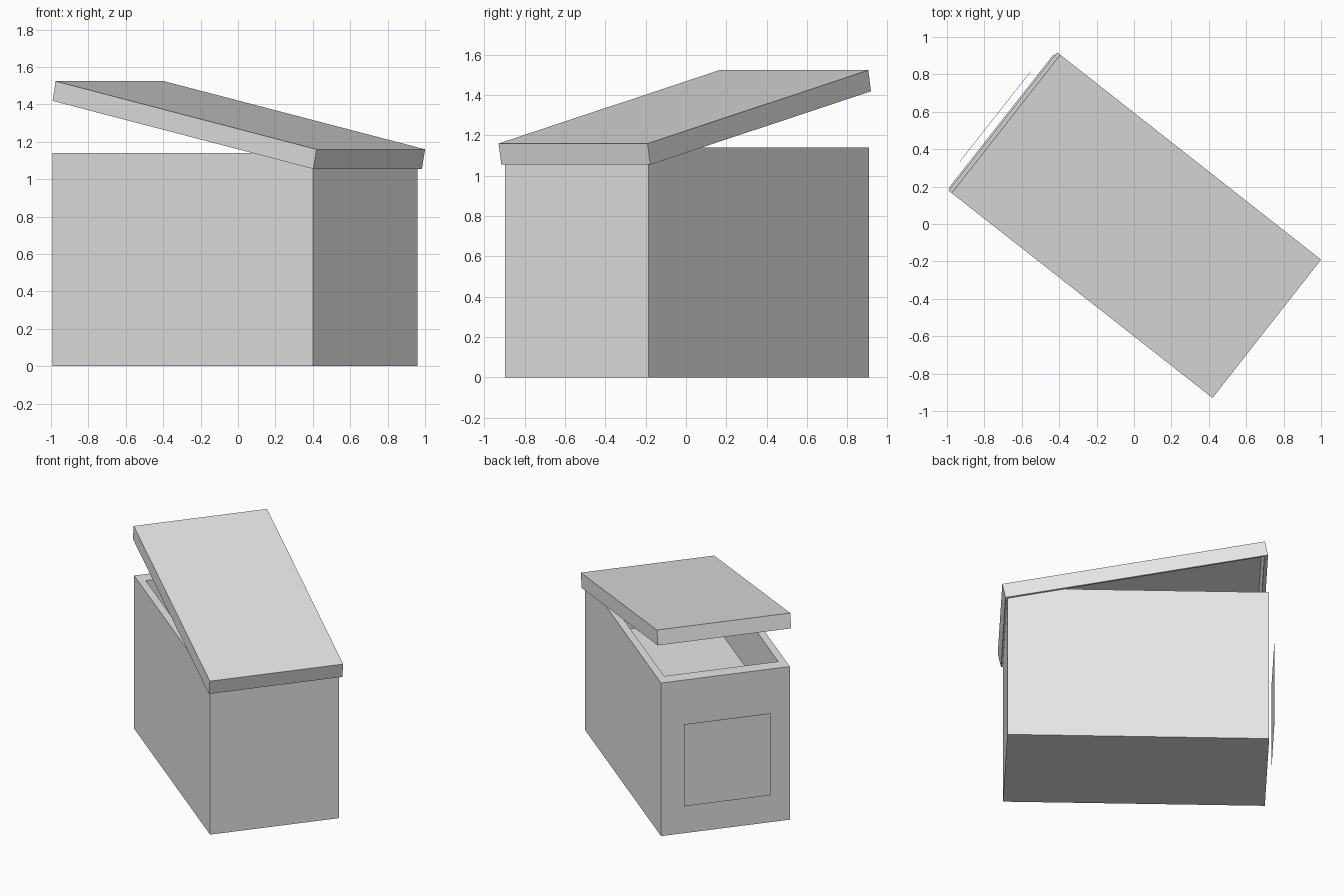
import bpy
import bmesh
from math import radians
from mathutils import Matrix

cube = bpy.data.objects.get("Cube")
if cube:
    bpy.data.objects.remove(cube, do_unlink=True)

# Plain grey for every part
grey = bpy.data.materials.new("plain_grey")
grey.use_nodes = True
colour = (0.8, 0.8, 0.8, 1)
grey.diffuse_color = colour
grey.node_tree.nodes["Principled BSDF"].inputs["Base Color"].default_value = colour

# The whole box stands turned on the ground; local -x is the opening end
TURN = Matrix.Rotation(radians(-38.15), 4, 'Z')
LENGTH, WIDTH, HEIGHT = 1.768, 0.908, 1.14


def finish(name, bm, matrix):
    mesh = bpy.data.meshes.new(name)
    bm.to_mesh(mesh)
    bm.free()
    mesh.materials.append(grey)
    obj = bpy.data.objects.new(name, mesh)
    bpy.context.collection.objects.link(obj)
    obj.matrix_world = matrix
    return obj


def tray(name, length, width, closed_z, rim_z, floor_z, end_wall, side_wall, matrix):
    """Rectangular tray, closed at closed_z and open at rim_z."""
    bm = bmesh.new()
    loops = []
    for z, dx, dy in ((closed_z, 0, 0), (rim_z, 0, 0),
                      (rim_z, end_wall, side_wall), (floor_z, end_wall, side_wall)):
        hx, hy = length / 2 - dx, width / 2 - dy
        loops.append([bm.verts.new((sx * hx, sy * hy, z))
                      for sx, sy in ((-1, -1), (1, -1), (1, 1), (-1, 1))])
    for a, b in zip(loops, loops[1:]):
        for i in range(4):
            j = (i + 1) % 4
            bm.faces.new((a[i], a[j], b[j], b[i]))
    bm.faces.new(loops[0])
    bm.faces.new(loops[-1])
    bmesh.ops.recalc_face_normals(bm, faces=bm.faces)
    return finish(name, bm, matrix)


# Box body with a shallow compartment
body_place = Matrix.Translation((-0.015, 0.004, 0)) @ TURN
tray("box_body", LENGTH, WIDTH, 0, HEIGHT, 0.76, 0.10, 0.052, body_place)

# Hollow lid, tilted up about its low end
LID_LENGTH = 1.81
lid_place = (Matrix.Translation((0.693, -0.547, 1.055)) @ TURN
             @ Matrix.Rotation(radians(11.6), 4, 'Y')
             @ Matrix.Translation((-LID_LENGTH / 2, 0, 0)))
tray("lid", LID_LENGTH, 0.94, 0.107, 0, 0.087, 0.025, 0.016, lid_place)

# Thin square panel standing just off the opening end
bm = bmesh.new()
bmesh.ops.create_cube(bm, size=1)
bmesh.ops.scale(bm, vec=(0.002, 0.61, 0.61), verts=bm.verts)
finish("end_panel", bm,
       body_place @ Matrix.Translation((-LENGTH / 2 - 0.04, 0, 0.525)))
